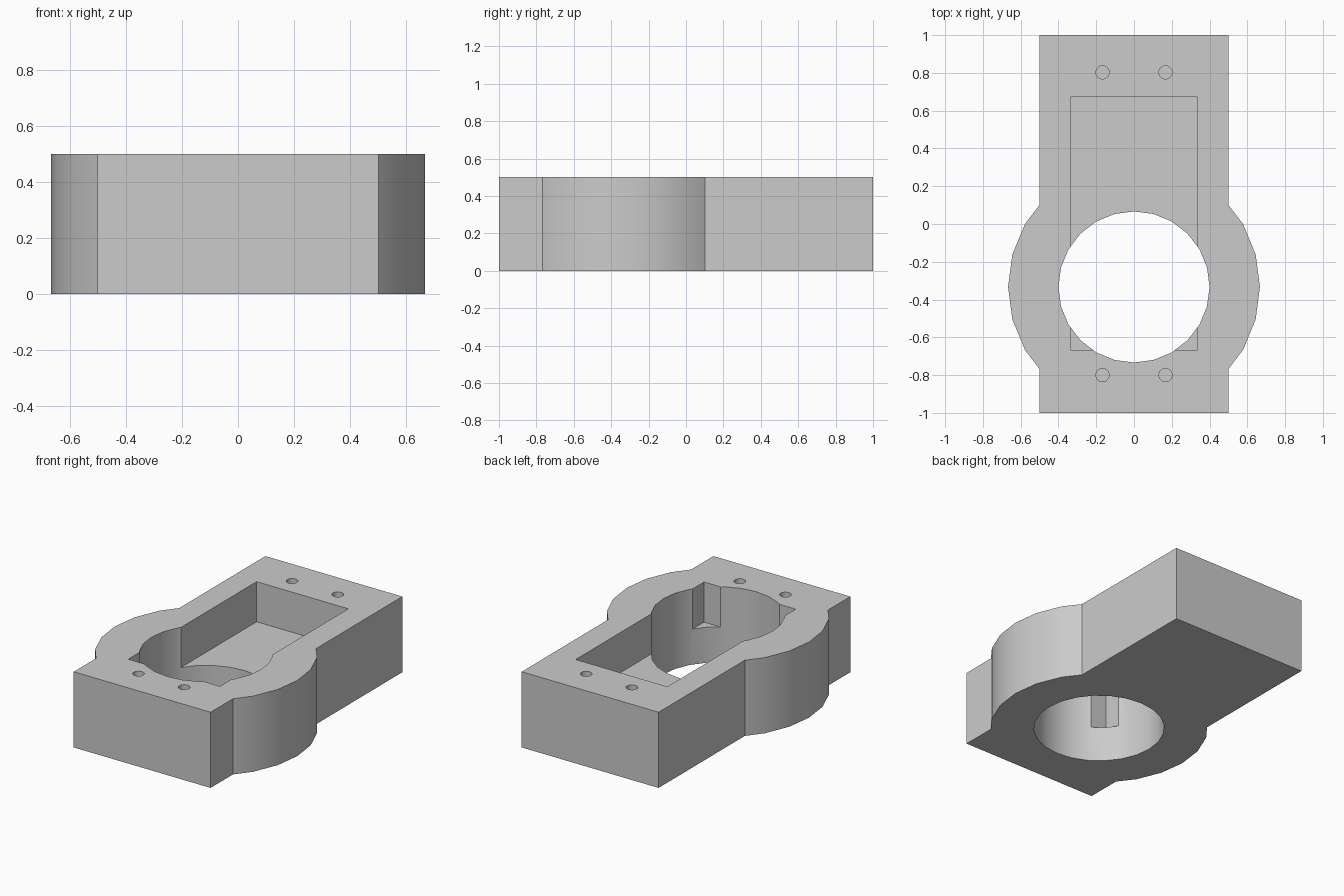
import bpy

cube = bpy.data.objects.get("Cube")
if cube:
    bpy.data.objects.remove(cube, do_unlink=True)

HEIGHT = 0.5
RING_Y = -1 / 3
POCKET_FLOOR = 0.235
SCREW_FLOOR = 0.2

grey = bpy.data.materials.new("light_grey")
grey.use_nodes = True
colour = (0.6, 0.6, 0.6, 1)
grey.diffuse_color = colour
grey.node_tree.nodes["Principled BSDF"].inputs["Base Color"].default_value = colour


def finish(name):
    obj = bpy.context.object
    obj.name = name
    obj.data.materials.append(grey)
    return obj


def block(name, x, y0, y1, z0, z1):
    bpy.ops.mesh.primitive_cube_add(size=1, location=(0, (y0 + y1) / 2, (z0 + z1) / 2))
    bpy.context.object.scale = (2 * x, y1 - y0, z1 - z0)
    bpy.ops.object.transform_apply(location=False, rotation=False, scale=True)
    return finish(name)


def cylinder(name, radius, x, y, z0, z1):
    bpy.ops.mesh.primitive_cylinder_add(vertices=24, radius=radius, depth=z1 - z0,
                                        location=(x, y, (z0 + z1) / 2))
    return finish(name)


def combine(target, tool, operation):
    mod = target.modifiers.new(tool.name, 'BOOLEAN')
    mod.operation = operation
    mod.solver = 'EXACT'
    mod.object = tool
    bpy.context.view_layer.objects.active = target
    bpy.ops.object.modifier_apply(modifier=mod.name)
    bpy.data.objects.remove(tool, do_unlink=True)


# Long block with a round collar around the bore
body = block("housing_body", 0.5, -1, 1, 0, HEIGHT)
combine(body, cylinder("collar", 2 / 3, 0, RING_Y, 0, HEIGHT), 'UNION')

# Shallow rectangular pocket and through bore
top = HEIGHT + 0.1
combine(body, block("pocket_cutter", 0.335, -0.667, 0.673, POCKET_FLOOR, top), 'DIFFERENCE')
combine(body, cylinder("bore_cutter", 0.4, 0, RING_Y, -0.1, top), 'DIFFERENCE')

# Blind screw holes at both ends
for x in (-1 / 6, 1 / 6):
    for y in (-0.8, 0.803):
        combine(body, cylinder("screw_cutter", 0.035, x, y, SCREW_FLOOR, top), 'DIFFERENCE')

# Smooth round walls, crisp edges
bpy.ops.object.select_all(action='DESELECT')
body.select_set(True)
bpy.context.view_layer.objects.active = body
bpy.ops.object.shade_smooth_by_angle()
